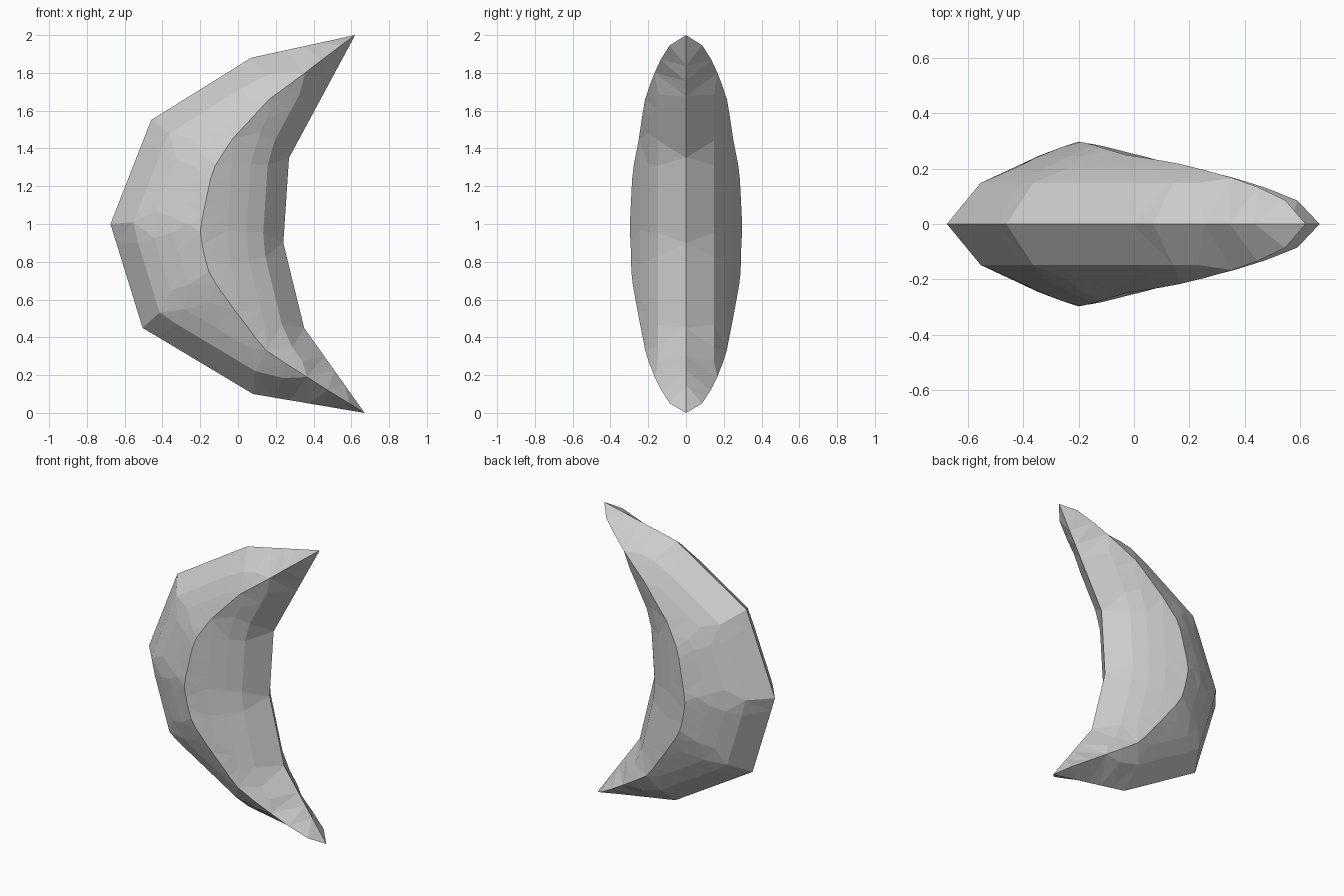
import bpy, bmesh
from math import sqrt
from mathutils import Vector
from mathutils.geometry import delaunay_2d_cdt, intersect_point_line

if "Cube" in bpy.data.objects:
    bpy.data.objects.remove(bpy.data.objects["Cube"])

# Crescent outline in the xz plane, counter-clockwise seen from the front
OUTLINE = [Vector(p) for p in [
    (0.62, 2.0), (0.07, 1.88), (-0.46, 1.55), (-0.675, 1.0), (-0.505, 0.45),
    (0.08, 0.10), (0.67, 0.0), (0.35, 0.45), (0.24, 0.90), (0.27, 1.35)]]
SIDES = list(zip(OUTLINE, OUTLINE[1:] + OUTLINE[:1]))
SWELL = 0.447


def inside(p):
    hit = False
    for a, b in SIDES:
        if (a.y > p.y) != (b.y > p.y):
            if p.x < a.x + (b.x - a.x) * (p.y - a.y) / (b.y - a.y):
                hit = not hit
    return hit


def depth(p):
    """Distance from the outline, zero outside it."""
    if not inside(p):
        return 0.0
    best = 9.0
    for a, b in SIDES:
        q, t = intersect_point_line(p, a, b)
        q = a.lerp(b, min(1, max(0, t)))
        best = min(best, (p - q.to_2d()).length)
    return best


def walk(a, b, step):
    n = max(1, round((b - a).length / step))
    return [a.lerp(b, i / n) for i in range(n)]


# Rim points
rim = [p for a, b in SIDES for p in walk(a, b, 0.095)]
inner = []


def add(p, gap):
    if all((p - q).length > gap for q in inner):
        inner.append(p)


# Ridge points: the deepest spot of each row
rows = [0.05] + [0.05 + 0.07 * i for i in range(1, 27)] + [1.945]
for z in rows:
    add(max((Vector((-0.7 + 0.005 * i, z)) for i in range(280)), key=depth), 0.04)

# Contour points parallel to the rim
for d in (0.11, 0.2, 0.3, 0.38):
    for a, b in SIDES:
        u = (b - a).normalized()
        n = Vector((-u.y, u.x))
        for p in walk(a, b, 0.095):
            q = p + n * d + u * 0.045
            if depth(q) > d * 0.97:
                add(q, 0.06)

# Triangulate and swell the front half
pts = rim + inner
verts, _, faces, *_ = delaunay_2d_cdt(pts, [], [list(range(len(rim)))], 1, 1e-5)
bm = bmesh.new()
bv = []
for v in verts:
    on_rim = min((v - r).length for r in rim) < 1e-4
    bv.append(bm.verts.new((v.x, 0 if on_rim else -SWELL * sqrt(depth(v)), v.y)))
for f in faces:
    bm.faces.new([bv[i] for i in f])

# Mirror to make the back half
bmesh.ops.mirror(bm, geom=bm.verts[:] + bm.edges[:] + bm.faces[:],
                 axis='Y', merge_dist=1e-4)
bmesh.ops.remove_doubles(bm, verts=bm.verts[:], dist=1e-4)
bmesh.ops.recalc_face_normals(bm, faces=bm.faces[:])
mesh = bpy.data.meshes.new("crescent")
bm.to_mesh(mesh)
bm.free()
crescent = bpy.data.objects.new("crescent", mesh)
bpy.context.collection.objects.link(crescent)
